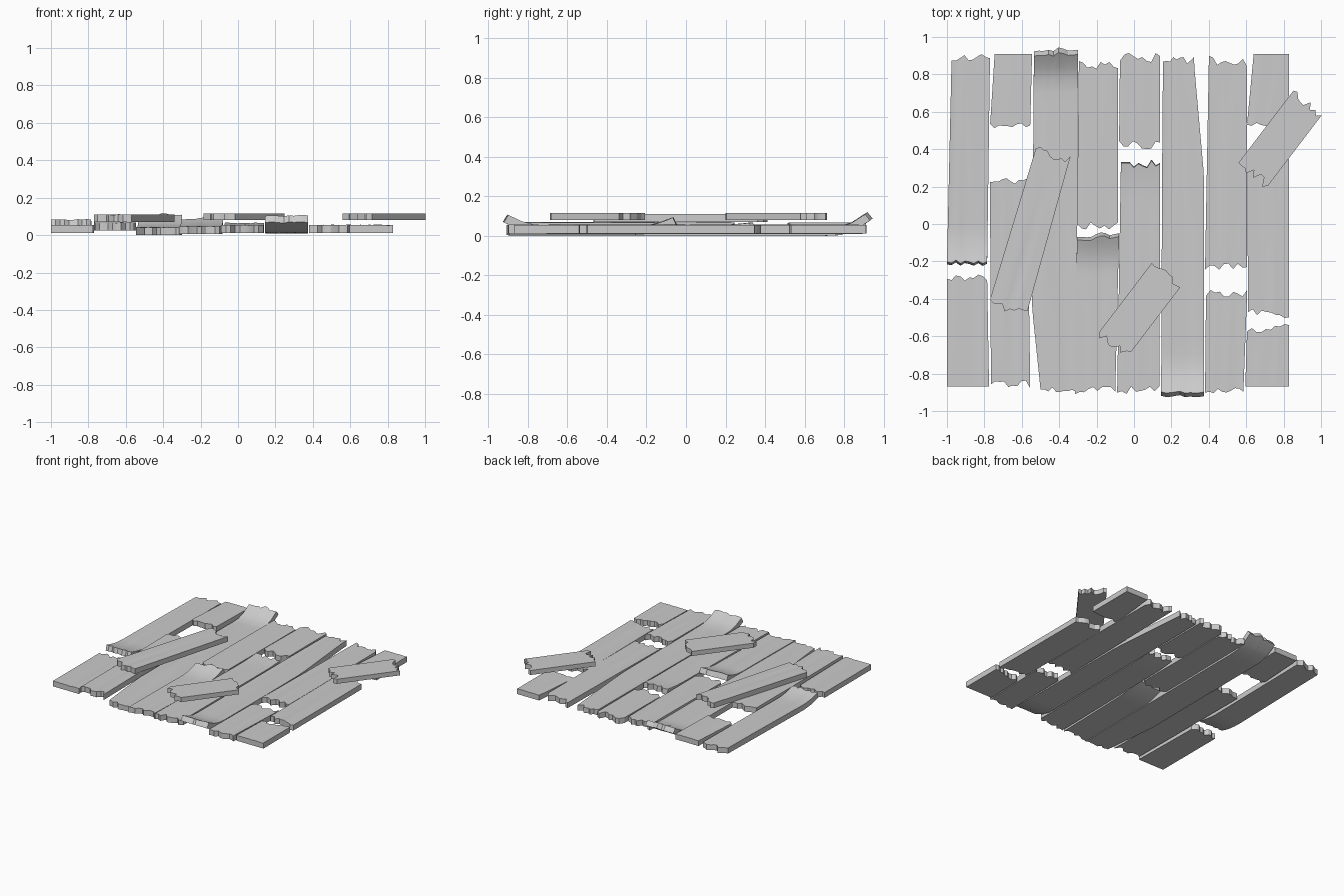
import bpy, bmesh, math, random
from mathutils import Vector

cube = bpy.data.objects.get("Cube")
if cube:
    bpy.data.objects.remove(cube, do_unlink=True)

wood = bpy.data.materials.new("weathered_grey")
wood.use_nodes = True
GREY = (0.6, 0.6, 0.6, 1)
wood.diffuse_color = GREY
wood.node_tree.nodes["Principled BSDF"].inputs["Base Color"].default_value = GREY

COLS, ROWS = 9, 24
rng = random.Random(7)


def jagged(amount):
    """Random broken-end offsets, one for each column."""
    return [rng.uniform(-amount, amount) for _ in range(COLS + 1)]


def edges_at(sections, y):
    """Left and right edge of the board at y."""
    for (ya, la, ra), (yb, lb, rb) in zip(sections, sections[1:]):
        if y <= yb or yb == sections[-1][0]:
            t = min(max((y - ya) / (yb - ya), 0), 1)
            return la + (lb - la) * t, ra + (rb - ra) * t


def board(name, sections, z=0.012, thick=0.042, jags=(0.025, 0.025),
          lift=(0, 0), reach=0.2, grain=0.003, place=(0, 0), turn=0):
    """Board along y; sections are (y, left x, right x), lift curls the ends."""
    y0, y1 = sections[0][0], sections[-1][0]
    ends = jagged(jags[0]), jagged(jags[1])
    ridge = jagged(grain)
    mesh = bpy.data.meshes.new(name)
    bm = bmesh.new()
    low, high = [], []
    for i in range(COLS + 1):
        u = i / COLS
        ya, yb = y0 + ends[0][i], y1 + ends[1][i]
        low_col, high_col = [], []
        for j in range(ROWS + 1):
            y = ya + (yb - ya) * j / ROWS
            left, right = edges_at(sections, y)
            x = left + (right - left) * u
            front = max(0, 1 - (y - y0) / reach)
            back = max(0, 1 - (y1 - y) / reach)
            rise = lift[0] * front ** 2 + lift[1] * back ** 2
            slope = 2 / reach * (lift[1] * back - lift[0] * front)
            normal = Vector((0, -slope, 1)).normalized()
            base = Vector((x, y, z + rise))
            bump = ridge[i] * (0.4 + 0.6 * math.sin(3 * y + 5 * u))
            low_col.append(bm.verts.new(base))
            high_col.append(bm.verts.new(base + normal * (thick + bump)))
        low.append(low_col)
        high.append(high_col)
    # Top and underside
    for i in range(COLS):
        for j in range(ROWS):
            bm.faces.new((high[i][j], high[i + 1][j], high[i + 1][j + 1], high[i][j + 1]))
            bm.faces.new((low[i][j], low[i][j + 1], low[i + 1][j + 1], low[i + 1][j]))
    # Rim
    def loop(g):
        return ([g[i][0] for i in range(COLS)] + [g[COLS][j] for j in range(ROWS)]
                + [g[i][ROWS] for i in range(COLS, 0, -1)] + [g[0][j] for j in range(ROWS, 0, -1)])
    a, b = loop(low), loop(high)
    for k in range(len(a)):
        n = (k + 1) % len(a)
        bm.faces.new((a[k], a[n], b[n], b[k]))
    bm.to_mesh(mesh)
    bm.free()
    mesh.materials.append(wood)
    ob = bpy.data.objects.new(name, mesh)
    ob.location = (*place, 0)
    ob.rotation_euler.z = math.radians(turn)
    bpy.context.collection.objects.link(ob)
    bpy.ops.object.select_all(action="DESELECT")
    ob.select_set(True)
    bpy.context.view_layer.objects.active = ob
    bpy.ops.object.shade_smooth_by_angle(angle=math.radians(30))
    return ob


# Floor boards, from the right side of the model to its left
board("board_1_back", [(-0.21, -1, -0.785), (0.89, -0.975, -0.77)], lift=(0.03, 0), jags=(0.015, 0.02))
board("board_1_front", [(-0.87, -1, -0.775), (-0.29, -1, -0.785)], jags=(0, 0.025))
board("board_2_back", [(0.52, -0.77, -0.555), (0.91, -0.745, -0.545)], z=0.025, jags=(0.02, 0))
board("board_2_front", [(-0.86, -0.765, -0.555), (0.24, -0.77, -0.57)], z=0.025)
board("board_3", [(-0.88, -0.5, -0.31), (-0.45, -0.545, -0.305), (0.935, -0.535, -0.3)],
      z=0, lift=(0, 0.08), jags=(0.02, 0.012))
board("board_4_back", [(-0.01, -0.305, -0.085), (0.85, -0.295, -0.085)], jags=(0.02, 0.03))
board("board_4_front", [(-0.89, -0.315, -0.1), (-0.06, -0.305, -0.08)], z=0.005,
      lift=(0, 0.045), jags=(0.02, 0.018))
board("board_5_back", [(0.42, -0.08, 0.14), (0.89, -0.075, 0.14)])
board("board_5_front", [(-0.89, -0.09, 0.135), (0.33, -0.07, 0.14)], lift=(0, 0.012))
board("board_6", [(-0.925, 0.145, 0.375), (0.25, 0.15, 0.375), (0.87, 0.155, 0.32)],
      z=0.01, lift=(0.06, 0), jags=(0.012, 0.025))
board("board_7_back", [(-0.23, 0.38, 0.605), (0.87, 0.4, 0.605)], jags=(0.02, 0.03))
board("board_7_front", [(-0.89, 0.38, 0.585), (-0.37, 0.385, 0.605)], jags=(0.015, 0.02))
board("board_8_back", [(0.54, 0.605, 0.83), (0.91, 0.64, 0.83)], jags=(0.02, 0))
board("board_8_middle", [(-0.48, 0.61, 0.83), (0.36, 0.605, 0.83)])
board("board_8_front", [(-0.87, 0.595, 0.83), (-0.55, 0.605, 0.83)], jags=(0, 0.03))

# Loose boards lying across the floor
board("loose_long_board", [(-0.43, -0.105, 0.105), (0.43, -0.095, 0.095)], z=0.07, thick=0.04,
      place=(-0.555, -0.04), turn=-16.2)
for label, spot in (("middle", (0.033, -0.455)), ("left", (0.78, 0.453))):
    board("loose_short_board_" + label, [(-0.235, -0.1, 0.1), (0.235, -0.1, 0.1)],
          z=0.08, thick=0.036, grain=0, place=spot, turn=-37.3)
